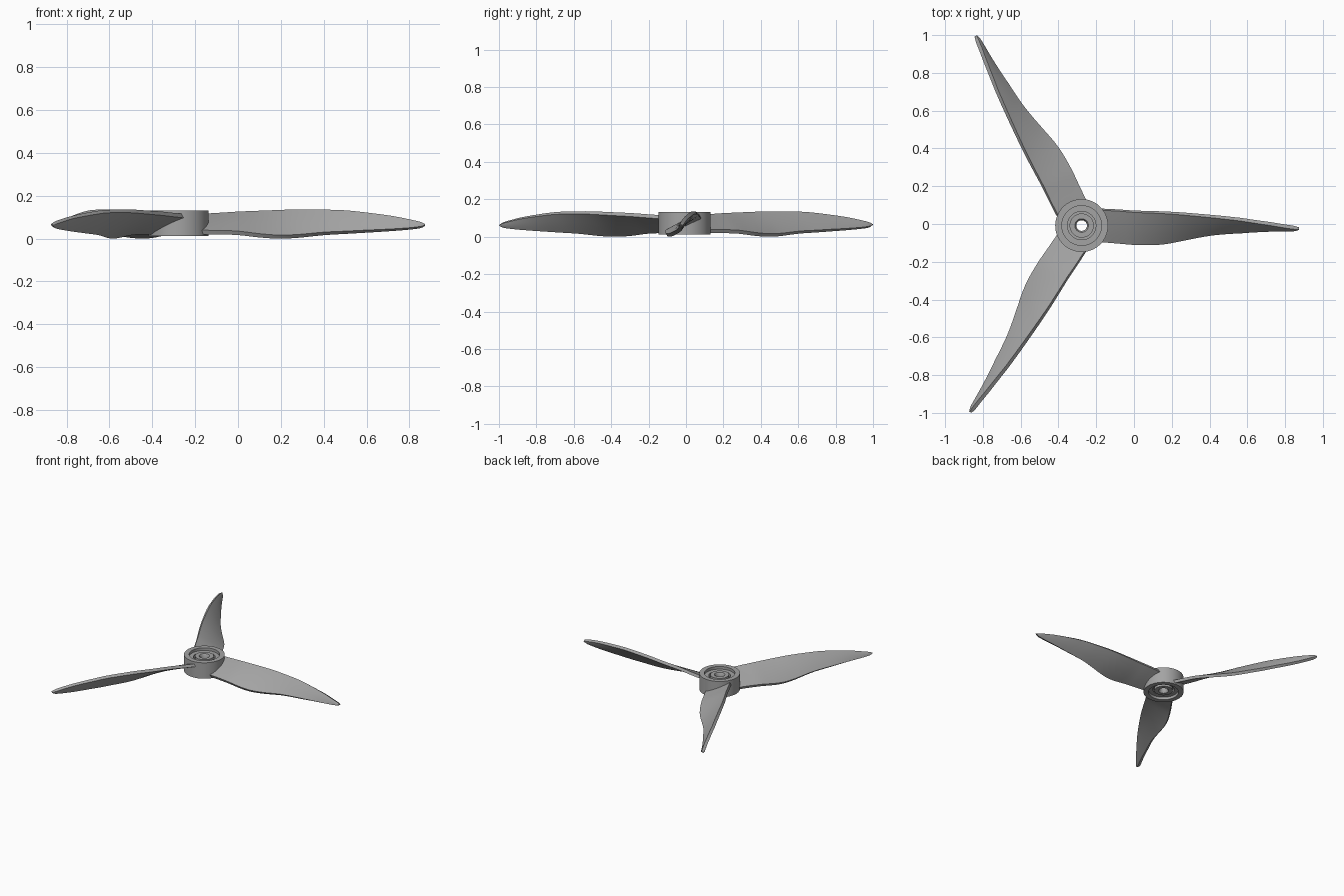
import bpy, bmesh, math
from mathutils import Vector, Matrix

if "Cube" in bpy.data.objects:
    bpy.data.objects.remove(bpy.data.objects["Cube"])

CX = -0.278          # hub axis position
THICK = 0.021        # blade thickness
HUB_IN = 0.125       # blade roots end inside the hub wall

# Blade stations: radius, low edge (y, z), high edge (y, z)
STATIONS = [
    (0.10, -0.105, 0.030, 0.107, 0.125),
    (0.20, -0.111, 0.029, 0.100, 0.131),
    (0.28, -0.115, 0.026, 0.092, 0.136),
    (0.38, -0.112, 0.015, 0.085, 0.140),
    (0.46, -0.101, 0.010, 0.079, 0.143),
    (0.55, -0.080, 0.013, 0.070, 0.146),
    (0.68, -0.053, 0.026, 0.056, 0.145),
    (0.80, -0.040, 0.033, 0.042, 0.140),
    (0.98, -0.032, 0.044, 0.020, 0.118),
    (1.08, -0.029, 0.052, 0.003, 0.099),
    (1.13, -0.027, 0.059, -0.005, 0.087),
    (1.150, -0.025, 0.070, -0.008, 0.077),
]

grey = bpy.data.materials.new("dark_grey")
grey.diffuse_color = (0.37, 0.37, 0.37, 1.0)
grey.use_nodes = True
grey.node_tree.nodes["Principled BSDF"].inputs["Base Color"].default_value = grey.diffuse_color


def make_object(name, bm):
    bmesh.ops.recalc_face_normals(bm, faces=bm.faces)
    me = bpy.data.meshes.new(name)
    bm.to_mesh(me)
    bm.free()
    me.materials.append(grey)
    ob = bpy.data.objects.new(name, me)
    bpy.context.collection.objects.link(ob)
    bpy.ops.object.select_all(action='DESELECT')
    ob.select_set(True)
    bpy.context.view_layer.objects.active = ob
    bpy.ops.object.shade_smooth_by_angle(angle=math.radians(35))
    return ob


def catmull(pts, sub):
    out = []
    v = [Vector(p) for p in pts]
    for i in range(len(v) - 1):
        a, b, c, d = v[max(i - 1, 0)], v[i], v[i + 1], v[min(i + 2, len(v) - 1)]
        for k in range(sub):
            t = k / sub
            out.append(0.5 * (2 * b + (c - a) * t + (2 * a - 5 * b + 4 * c - d) * t * t
                              + (3 * b - a - 3 * c + d) * t ** 3))
    return out + [v[-1]]


def section(st, n=12):
    """Flat-edged blade section with slightly domed faces, as (y, z) pairs."""
    r, yl, zl, yh, zh = st
    lo, hi = Vector((yl, zl)), Vector((yh, zh))
    h = THICK / 2
    d = (hi - lo).normalized()
    # towards the tip the chord turns to one fixed steep direction
    f = min(max((r - 0.85) / 0.23, 0.0), 1.0)
    d = d.lerp(Vector((0.42, 0.907)), f).normalized()
    h *= 1 - 0.35 * max(0.0, (r - 1.12) / 0.03)
    half = max(0.002, ((zh - zl) / 2 - h * d.x) / d.y)
    mid = (lo + hi) / 2
    lo, hi = mid - d * half, mid + d * half
    nrm = Vector((-d.y, d.x))
    ring = []
    for side in (1, -1):
        for i in range(n + 1):
            t = i / n if side == 1 else 1 - i / n
            w = h * (1 + 0.2 * math.sin(math.pi * t))
            ring.append(lo.lerp(hi, t) + nrm * w * side)
    return ring


# Blades: lofted twisted sections, roots following the hub wall
def blade(name, angle):
    bm = bmesh.new()
    rings = []
    place = Matrix.Translation((CX, 0, 0)) @ Matrix.Rotation(angle, 4, 'Z')
    for k, st in enumerate(catmull(STATIONS, 4)):
        ring = []
        for y, z in section(st):
            root = math.sqrt(max(HUB_IN ** 2 - y * y, 0.0))
            x = root if k == 0 else max(st[0], root + 0.002 * k)
            ring.append(bm.verts.new(place @ Vector((x, y, z))))
        rings.append(ring)
    for a, b in zip(rings, rings[1:]):
        m = len(a)
        for i in range(m):
            bm.faces.new((a[i], a[(i + 1) % m], b[(i + 1) % m], b[i]))
    # end caps as strips of quads
    for ring in (rings[0], rings[-1]):
        m = len(ring)
        for i in range(m // 2 - 1):
            bm.faces.new((ring[i], ring[i + 1], ring[m - 2 - i], ring[m - 1 - i]))
    return make_object(name, bm)


# Hub: revolved profile with rim, shelf, groove, boss and bore on both sides
def hub():
    top = [(0.028, 0.118), (0.036, 0.130), (0.064, 0.130), (0.064, 0.098),
           (0.075, 0.098), (0.075, 0.122), (0.105, 0.122), (0.105, 0.142), (0.140, 0.142)]
    mid = 0.0815
    prof = top + [(r, 2 * mid - z) for r, z in reversed(top)]
    bm = bmesh.new()
    n = 64
    rings = []
    for i in range(n):
        a = 2 * math.pi * i / n
        rings.append([bm.verts.new((CX + r * math.cos(a), r * math.sin(a), z)) for r, z in prof])
    for i in range(n):
        a, b = rings[i], rings[(i + 1) % n]
        for j in range(len(prof)):
            k = (j + 1) % len(prof)
            bm.faces.new((a[j], a[k], b[k], b[j]))
    return make_object("hub", bm)


parts = [hub()]
for i in range(3):
    parts.append(blade(f"blade_{i + 1}", i * 2 * math.pi / 3))

# Centre the whole and rest its lowest point on the ground
pts = [v.co for ob in parts for v in ob.data.vertices]
lo = [min(p[i] for p in pts) for i in range(3)]
hi = [max(p[i] for p in pts) for i in range(3)]
shift = Vector((-(lo[0] + hi[0]) / 2, -(lo[1] + hi[1]) / 2, -lo[2]))
for ob in parts:
    ob.data.transform(Matrix.Translation(shift))
